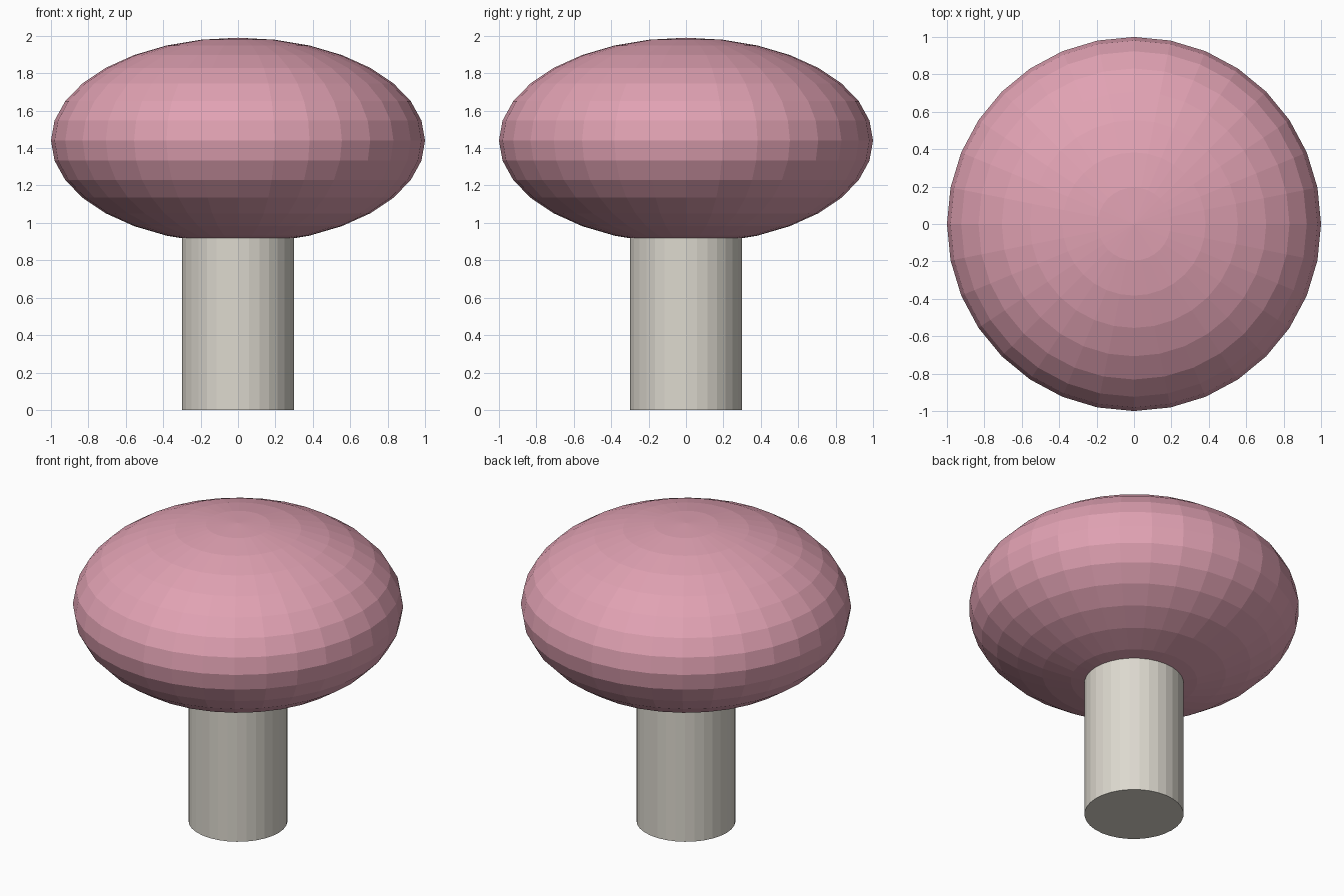
import bpy

default = bpy.data.objects.get("Cube")
if default:
    bpy.data.objects.remove(default, do_unlink=True)


def make_material(name, rgb):
    mat = bpy.data.materials.new(name)
    mat.use_nodes = True
    colour = (*rgb, 1.0)
    mat.diffuse_color = colour
    for node in mat.node_tree.nodes:
        if node.type == 'BSDF_PRINCIPLED':
            node.inputs["Base Color"].default_value = colour
    return mat


def finish(name, mat):
    obj = bpy.context.object
    obj.name = obj.data.name = name
    obj.data.materials.append(mat)
    bpy.ops.object.transform_apply(location=False, rotation=False, scale=True)
    bpy.ops.object.shade_flat()
    return obj


pink = make_material("dusty pink", (0.75, 0.36, 0.45))
cream = make_material("pale cream", (0.72, 0.69, 0.62))

# Stem: plain column whose top is buried in the cap
STEM_TOP = 1.1
bpy.ops.mesh.primitive_cylinder_add(vertices=32, radius=0.3, depth=STEM_TOP,
                                    location=(0, 0, STEM_TOP / 2))
finish("stem", cream)

# Cap: faceted, flattened sphere
bpy.ops.mesh.primitive_uv_sphere_add(segments=32, ring_count=16, radius=1,
                                     location=(0, 0, 1.44), scale=(1, 1, 0.55))
finish("cap", pink)
